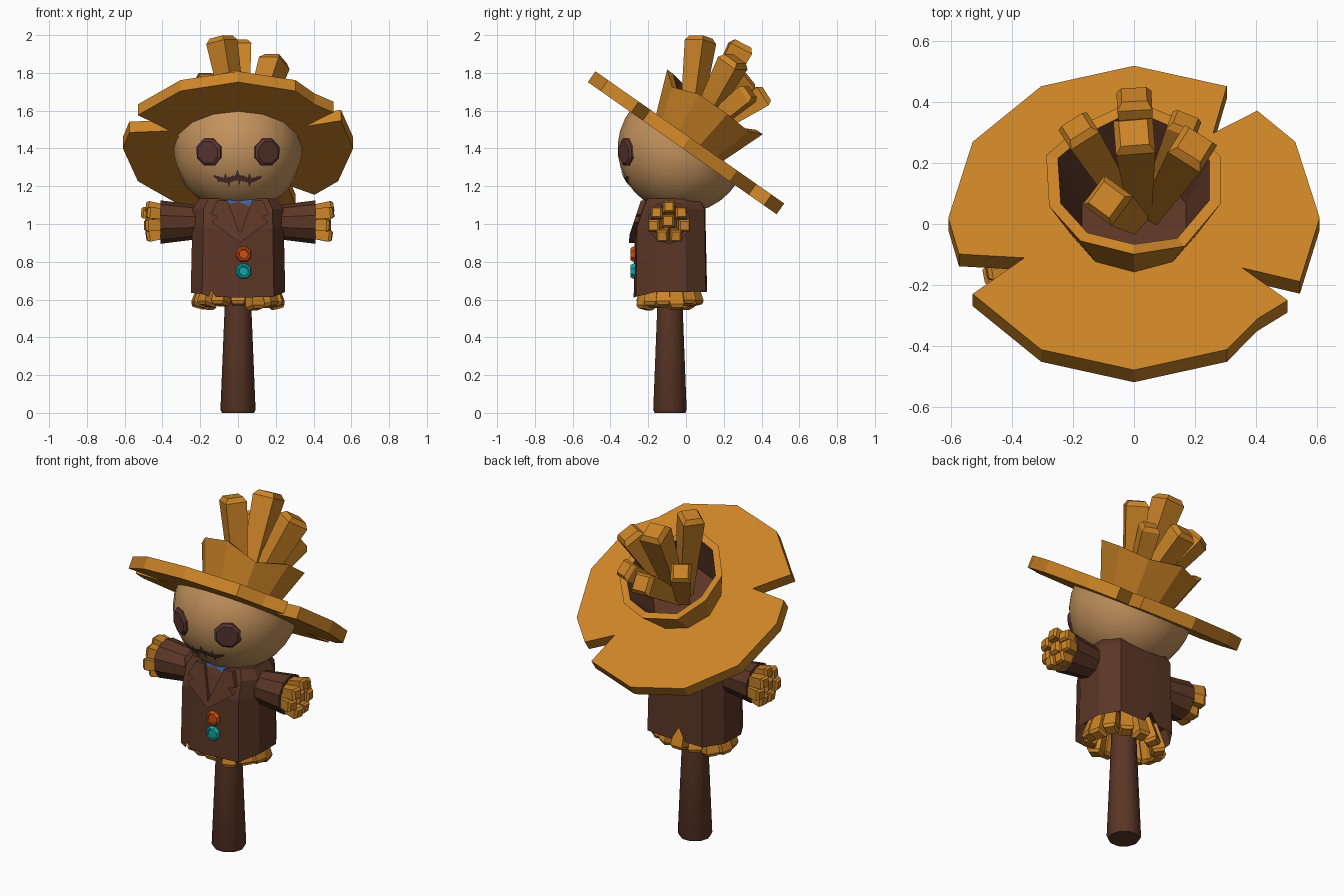
import bpy, bmesh, math, random
from mathutils import Vector, Matrix

if "Cube" in bpy.data.objects:
    bpy.data.objects.remove(bpy.data.objects["Cube"])

random.seed(4)


def mat(name, r, g, b):
    m = bpy.data.materials.new(name)
    m.diffuse_color = (r, g, b, 1)
    m.use_nodes = True
    m.node_tree.nodes["Principled BSDF"].inputs["Base Color"].default_value = m.diffuse_color
    return m


STRAW = mat("straw", 0.60, 0.23, 0.02)
BROWN = mat("brown_cloth", 0.105, 0.037, 0.019)
TAN = mat("sack_tan", 0.55, 0.29, 0.11)
DARK = mat("dark_plum", 0.10, 0.036, 0.03)
BLUE = mat("shirt_blue", 0.055, 0.12, 0.33)
ORANGE = mat("button_orange", 0.62, 0.075, 0.006)
TEAL = mat("button_teal", 0.006, 0.38, 0.38)


def build(name, verts, faces, *mats, smooth=None):
    me = bpy.data.meshes.new(name)
    me.from_pydata([tuple(v) for v in verts], [], faces)
    bm = bmesh.new()
    bm.from_mesh(me)
    bmesh.ops.recalc_face_normals(bm, faces=bm.faces)
    bm.to_mesh(me)
    bm.free()
    ob = bpy.data.objects.new(name, me)
    bpy.context.collection.objects.link(ob)
    for m in mats:
        me.materials.append(m)
    if smooth:
        bpy.ops.object.select_all(action='DESELECT')
        ob.select_set(True)
        bpy.context.view_layer.objects.active = ob
        bpy.ops.object.shade_smooth_by_angle(angle=math.radians(smooth))
    return ob


def loft(name, rings, *mats, caps=True, closed=False, smooth=None):
    """Skin a list of equal-length point loops."""
    n, k = len(rings[0]), len(rings)
    faces = []
    for i in range(k if closed else k - 1):
        a, b = i * n, (i + 1) % k * n
        faces += [(a + j, a + (j + 1) % n, b + (j + 1) % n, b + j) for j in range(n)]
    if caps and not closed:
        faces += [tuple(range(n)), tuple(range((k - 1) * n, k * n))]
    return build(name, [p for r in rings for p in r], faces, *mats, smooth=smooth)


def ring(M, h, r, n, phase=0.0):
    return [M @ Vector((r * math.cos(phase + math.tau * i / n),
                        r * math.sin(phase + math.tau * i / n), h)) for i in range(n)]


def frame(p0, p1):
    d = Vector(p1) - Vector(p0)
    return Matrix.Translation(p0) @ d.to_track_quat('Z', 'Y').to_matrix().to_4x4(), d.length


def turned(name, p0, p1, profile, n, m, phase=0.0, smooth=None):
    """Turned shape along p0-p1; profile = (fraction, radius)."""
    M, L = frame(p0, p1)
    return loft(name, [ring(M, t * L, r, n, phase) for t, r in profile], m, smooth=smooth)


def straw(name, p0, p1, w0, w1):
    L = (Vector(p1) - Vector(p0)).length
    k = math.sqrt(0.5)
    turned(name, p0, p1, [(0, w0 * k), (1 - 0.22 * w1 / L, w1 * k), (1, w1 * k * 0.72)],
           4, STRAW, math.pi / 4)


CY = -0.085  # depth of the pole and jacket axis

# Pole
turned("pole", (0, CY, 0), (0, CY, 0.8),
       [(0, 0.085), (0.02, 0.093), (0.72, 0.07), (1, 0.065)], 10, BROWN, smooth=40)

# Jacket: outline (x, y, hem height) with two slits in the hem
outline = [(-0.19, -0.265, 0.63), (-0.155, -0.27, 0.615), (-0.14, -0.27, 0.65), (-0.12, -0.272, 0.615),
           (0.0, -0.277, 0.61), (0.19, -0.265, 0.615), (0.25, -0.16, 0.64), (0.25, 0.0, 0.64),
           (0.18, 0.105, 0.645), (0.02, 0.11, 0.64), (-0.03, 0.11, 0.72), (-0.07, 0.11, 0.645),
           (-0.18, 0.105, 0.64), (-0.25, 0.0, 0.64), (-0.25, -0.16, 0.635)]


def slice_at(z, s, back=0.0):
    return [(x * s, CY + (y - CY) * s + (back if y < -0.2 else 0), z) for x, y, _ in outline]


loft("jacket", [slice_at(0.74, 0.93), outline, slice_at(0.98, 0.97),
                slice_at(1.08, 0.96, 0.03), slice_at(1.135, 0.82, 0.03)], BROWN)


def front_plate(name, pts, off, m):
    """Flat cut-out lying on the sloping jacket chest."""
    y = lambda z: -0.283 + max(0, z - 0.93) * 0.33
    loft(name, [[(x, y(z) - off, z) for x, z in pts],
                [(x, y(z) + 0.03, z) for x, z in pts]], m)


# Shirt and lapels
front_plate("shirt", [(-0.06, 1.13), (0.09, 1.13), (0.01, 0.92)], 0.0, BLUE)
lapel = [(0.065, 1.125), (0.0, 0.945), (0.0, 0.9), (0.15, 1.01), (0.115, 1.04), (0.155, 1.05), (0.12, 1.125)]
for side, s in (("left", -1), ("right", 1)):
    front_plate("lapel_" + side, [(0.01 + s * x, z) for x, z in lapel], 0.02, BROWN)

# Buttons with raised rim and sunken middle
for name, z, m in (("upper_button", 0.84, ORANGE), ("lower_button", 0.75, TEAL)):
    turned(name, (0.03, -0.255, z), (0.03, -0.293, z),
           [(0, 0.043), (0.7, 0.043), (1, 0.035), (1, 0.027), (0.85, 0.024)], 8, m, math.pi / 8)

# Sleeves and straw hands
for side, s in (("left", -1), ("right", 1)):
    turned("sleeve_" + side, (s * 0.15, CY - 0.005, 1.01), (s * 0.41, CY - 0.005, 1.01),
           [(0, 0.085), (0.3, 0.092), (1, 0.115), (1, 0.095), (0.85, 0.08)], 10, BROWN, math.pi / 10, smooth=35)
    straw("hand_straw_" + side, (s * 0.3, CY, 1.01), (s * 0.49, CY - 0.01, 1.015), 0.05, 0.065)
    for i in range(7):
        a = math.tau * i / 7 + math.pi / 2
        c, d = math.cos(a), math.sin(a)
        straw(f"hand_straw_{side}_{i}", (s * 0.3, CY + 0.05 * c, 1.01 + 0.05 * d),
              (s * random.uniform(0.48, 0.513), CY - 0.005 + 0.085 * c, 1.01 + 0.083 * d), 0.045, 0.062)

# Straw under the hem
for i in range(14):
    a = math.tau * (i + 0.5) / 14
    c, d = math.cos(a), math.sin(a)
    straw(f"hem_straw_{i}", (0.17 * c, CY + 0.11 * d, 0.72),
          (0.215 * c, CY + 0.145 * d, random.uniform(0.545, 0.575)), 0.055, 0.075)

# Head: half ball under the tilted hat
HAT = Matrix.Translation((0, 0, 1.43)) @ Matrix.Rotation(math.radians(-35), 4, 'X')
HEAD_C, HEAD_R = Vector((0, -0.02, 1.40)), 0.342
TILT = Matrix.Translation(HEAD_C) @ Matrix.Rotation(math.radians(-35), 4, 'X')
loft("head", [ring(TILT, HEAD_R * math.sin(a), HEAD_R * math.cos(a), 16)
              for a in (math.radians(-88 + 92 * i / 8) for i in range(9))], TAN, smooth=50)

# Eyes
for side, s in (("left", -1), ("right", 1)):
    d = Vector((s * 0.155, -0.30, -0.02)).normalized()
    turned("eye_" + side, HEAD_C + d * 0.315, HEAD_C + d * 0.35,
           [(0, 0.077), (0.7, 0.077), (1, 0.062)], 8, DARK, math.pi / 8)


# Stitched mouth: a jagged strip laid on the head
def on_head(x, z):
    return (x, HEAD_C.y - math.sqrt((HEAD_R + 0.004) ** 2 - x * x - (z - HEAD_C.z) ** 2), z)


N = 28
mouth = []
for i in range(N + 1):
    x = -0.13 + 0.255 * i / N
    mid = 1.237 + 0.008 * math.cos(x * 45) + 0.6 * x * x
    fade = 1 - (abs(2 * i / N - 1)) ** 3
    up = 0.004 + fade * (0.008 + (0.032 if i % 7 == 0 else 0.006 * (i % 2)))
    low = 0.004 + fade * (0.008 + (0.03 if i % 6 == 3 else 0.006 * (i % 2)))
    mouth += [on_head(x, mid + up), on_head(x, mid - low)]
build("mouth", mouth, [(2 * i, 2 * i + 1, 2 * i + 3, 2 * i + 2) for i in range(N)], DARK)

# Hat brim: twelve-sided disc with three torn notches
brim = [(0.61, 0), (0.545, -0.255), (0.355, -0.2), (0.505, -0.33), (0.405, -0.405), (0.305, -0.528),
        (0, -0.61), (-0.305, -0.528), (-0.53, -0.305), (-0.36, -0.16), (-0.575, -0.145), (-0.61, 0),
        (-0.53, 0.305), (-0.305, 0.528), (0, 0.61), (0.305, 0.528), (0.26, 0.34), (0.405, 0.43), (0.53, 0.305)]
loft("hat_brim", [[HAT @ Vector((u, v, h)) for u, v in brim] for h in (-0.035, 0.035)], STRAW)

# Hat crown: flared torn tube, brown inside
heights = [0.25, 0.24, 0.27, 0.23, 0.26, 0.23, 0.25, 0.26, 0.20, 0.25]


def crown_ring(r0, r1, top):
    pts = []
    for i, h in enumerate(heights):
        a = math.tau * (i + 0.5) / len(heights)
        r = r0 + (r1 - r0) * h / 0.25 if top else r0
        pts.append(HAT @ Vector((r * math.cos(a), r * math.sin(a), h if top else 0.03)))
    return pts


crown = loft("hat_crown", [crown_ring(0.215, 0.30, False), crown_ring(0.215, 0.30, True),
                           crown_ring(0.175, 0.26, True), crown_ring(0.175, 0.26, False)],
             STRAW, BROWN, closed=True)
for p in crown.data.polygons:
    to_axis = HAT.inverted() @ p.center
    n = HAT.to_3x3().inverted() @ p.normal
    if n.x * to_axis.x + n.y * to_axis.y < 0 and abs(n.z) < 0.7:
        p.material_index = 1
loft("crown_floor", [ring(HAT, h, 0.19, 10) for h in (0.03, 0.04)], BROWN)

# Straw bursting out of the crown
tips = [((0.0, 0.30, 1.955), 0.13), ((0.0, 0.425, 1.69), 0.115), ((0.2, 0.26, 1.875), 0.125),
        ((-0.09, 0.08, 1.99), 0.12), ((-0.19, 0.32, 1.77), 0.11), ((0.17, 0.34, 1.70), 0.10)]
for i, (tip, w) in enumerate(tips):
    straw(f"hat_straw_{i}", (0.02 + tip[0] * 0.2, 0.0 + tip[1] * 0.15, 1.46), tip, 0.07, w)
